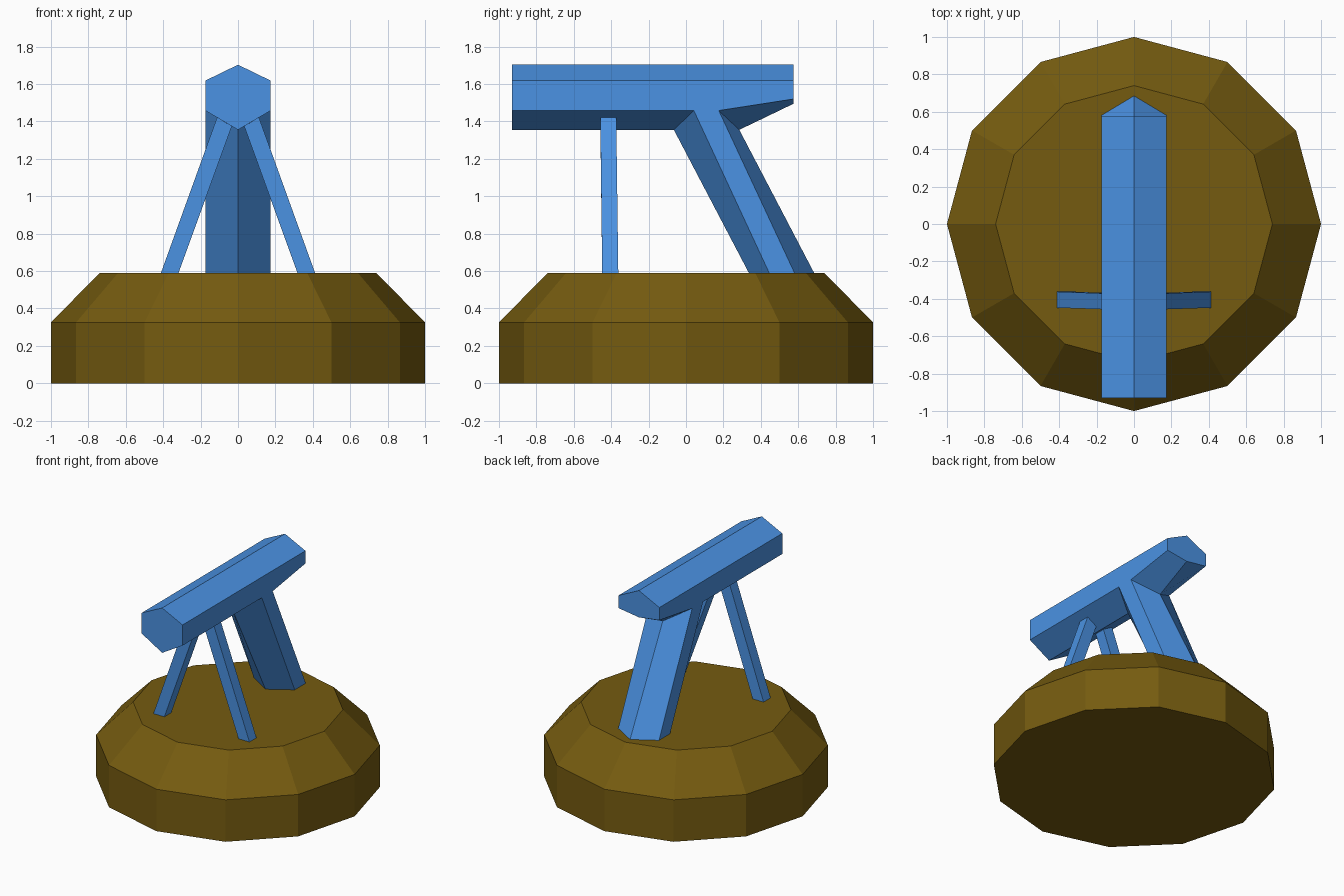
import bpy
import bmesh
from math import cos, sin, pi

if "Cube" in bpy.data.objects:
    bpy.data.objects.remove(bpy.data.objects["Cube"], do_unlink=True)


def make_material(name, rgb):
    mat = bpy.data.materials.new(name)
    mat.use_nodes = True
    mat.diffuse_color = (*rgb, 1)
    mat.node_tree.nodes["Principled BSDF"].inputs["Base Color"].default_value = (*rgb, 1)
    return mat


brown = make_material("earth brown", (0.178, 0.105, 0.005))
blue = make_material("bright blue", (0.07, 0.29, 0.77))


def loft(name, rings, mat):
    """Skin a row of equal-sized rings into a closed flat-shaded solid."""
    bm = bmesh.new()
    loops = [[bm.verts.new(p) for p in ring] for ring in rings]
    n = len(rings[0])
    for a, b in zip(loops, loops[1:]):
        for i in range(n):
            j = (i + 1) % n
            bm.faces.new((a[i], a[j], b[j], b[i]))
    bm.faces.new(loops[0])
    bm.faces.new(loops[-1])
    bmesh.ops.recalc_face_normals(bm, faces=bm.faces)
    mesh = bpy.data.meshes.new(name)
    bm.to_mesh(mesh)
    bm.free()
    mesh.materials.append(mat)
    obj = bpy.data.objects.new(name, mesh)
    bpy.context.collection.objects.link(obj)
    return obj


# Twelve-sided base with a sloped shoulder
BASE_TOP = 0.59


def base_ring(r, z):
    return [(r * cos(i * pi / 6), r * sin(i * pi / 6), z) for i in range(12)]


loft("base", [base_ring(1, 0), base_ring(1, 0.325), base_ring(0.74, BASE_TOP)], brown)

# Hexagonal beam, its underside rising towards the back
W, RIDGE, EAVE, SIDE, KEEL = 0.175, 1.703, 1.618, 1.458, 1.355


def beam_ring(y_side, y_keel, side=SIDE, keel=KEEL):
    return [(0, y_side, RIDGE), (W, y_side, EAVE), (W, y_side, side),
            (0, y_keel, keel), (-W, y_side, side), (-W, y_side, EAVE)]


loft("beam", [beam_ring(-0.929, -0.929), beam_ring(0.042, -0.065),
              beam_ring(0.175, 0.285), beam_ring(0.576, 0.576, 1.52, 1.495)], blue)


# Leaning hexagonal rear leg, mitred to the beam's underside
def leg_ring(front, side_front, side_back, back, z_mid, z_side):
    return [(0, front, z_mid), (W, side_front, z_side), (W, side_back, z_side),
            (0, back, z_mid), (-W, side_back, z_side), (-W, side_front, z_side)]


loft("rear_leg", [leg_ring(0.336, 0.445, 0.58, 0.685, BASE_TOP, BASE_TOP),
                  leg_ring(-0.065, 0.042, 0.175, 0.285, KEEL, SIDE)], blue)


# Pair of splayed square front struts
def strut_ring(s, x_out, z_out, x_in, z_in, y0, y1):
    return [(s * x_out, y0, z_out), (s * x_in, y0, z_in),
            (s * x_in, y1, z_in), (s * x_out, y1, z_out)]


for s, label in ((1, "left"), (-1, "right")):
    loft(label + "_front_strut",
         [strut_ring(s, 0.412, BASE_TOP, 0.318, BASE_TOP, -0.448, -0.362),
          strut_ring(s, 0.112, 1.421, 0.033, 1.374, -0.458, -0.373)], blue)
